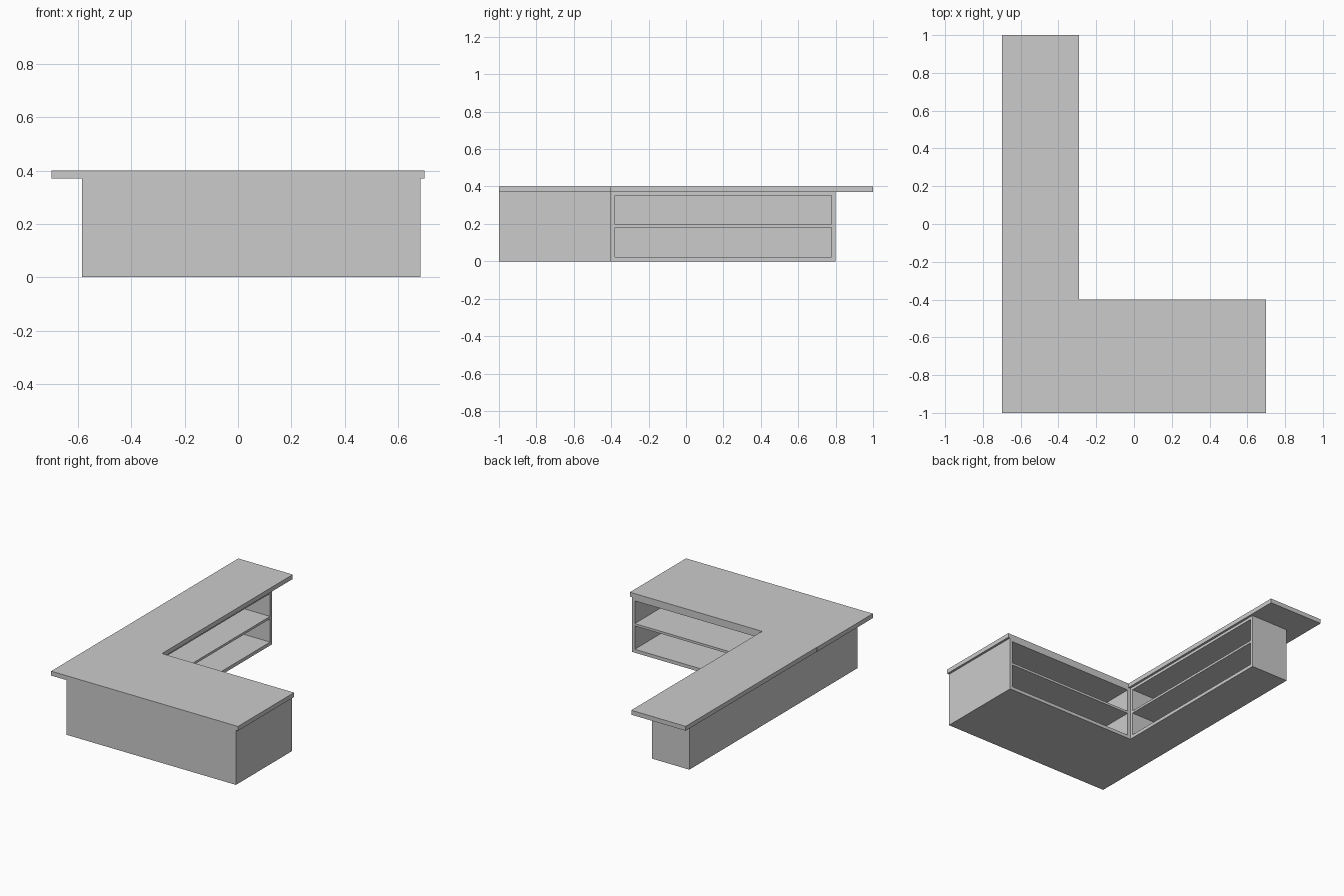
import bpy
import bmesh
from mathutils import Vector

if "Cube" in bpy.data.objects:
    bpy.data.objects.remove(bpy.data.objects["Cube"])

T = 0.021                     # panel thickness
BODY_TOP, TOP = 0.37, 0.40    # cabinet height, counter height
ROWS = [(0.023, 0.181), (0.197, 0.351)]   # heights of the two shelf bays


def make_box(bm, lo, hi):
    lo, hi = Vector(lo), Vector(hi)
    verts = bmesh.ops.create_cube(bm, size=1)["verts"]
    for v in verts:
        v.co = Vector((lo[i] + (v.co[i] + 0.5) * (hi[i] - lo[i]) for i in range(3)))


def finish(bm, name):
    bmesh.ops.recalc_face_normals(bm, faces=bm.faces)
    mesh = bpy.data.meshes.new(name)
    bm.to_mesh(mesh)
    bm.free()
    obj = bpy.data.objects.new(name, mesh)
    bpy.context.collection.objects.link(obj)
    return obj


def slab(name, lo, hi):
    bm = bmesh.new()
    make_box(bm, lo, hi)
    return finish(bm, name)


def cabinet(name, lo, hi, open_axis, span, depth):
    """Box whose +open_axis side has two long recessed bays across span."""
    bm = bmesh.new()
    make_box(bm, lo, hi)
    along = 1 - open_axis
    cuts = [(along, s) for s in span] + [(2, z) for row in ROWS for z in row]
    for axis, value in cuts:
        n = Vector((0, 0, 0))
        n[axis] = 1
        bmesh.ops.bisect_plane(bm, geom=bm.verts[:] + bm.edges[:] + bm.faces[:],
                               plane_co=n * value, plane_no=n)
    bm.normal_update()
    bays = []
    for f in bm.faces:
        c = f.calc_center_median()
        if (abs(c[open_axis] - hi[open_axis]) < 1e-4
                and span[0] < c[along] < span[1]
                and any(a < c.z < b for a, b in ROWS)):
            bays.append(f)
    # push each bay inward
    pushed = bmesh.ops.extrude_discrete_faces(bm, faces=bays)["faces"]
    step = Vector((0, 0, 0))
    step[open_axis] = -depth
    for f in pushed:
        bmesh.ops.translate(bm, verts=f.verts[:], vec=step)
    return finish(bm, name)


# Front counter cabinet, shelves facing the back
cabinet("front_cabinet", (-0.585, -1, 0), (0.685, -0.4, BODY_TOP),
        1, (-0.305 + T, 0.685 - T), 0.6 - T)

# Side counter cabinet, shelves facing right
cabinet("side_cabinet", (-0.585, -0.4, 0), (-0.305, 0.8, BODY_TOP),
        0, (-0.4 + T, 0.8 - T), 0.28 - T)

# L-shaped worktop in two slabs
slab("front_worktop", (-0.7, -1, BODY_TOP), (0.7, -0.4, TOP))
slab("side_worktop", (-0.698, -0.4, BODY_TOP), (-0.29, 1, TOP))
